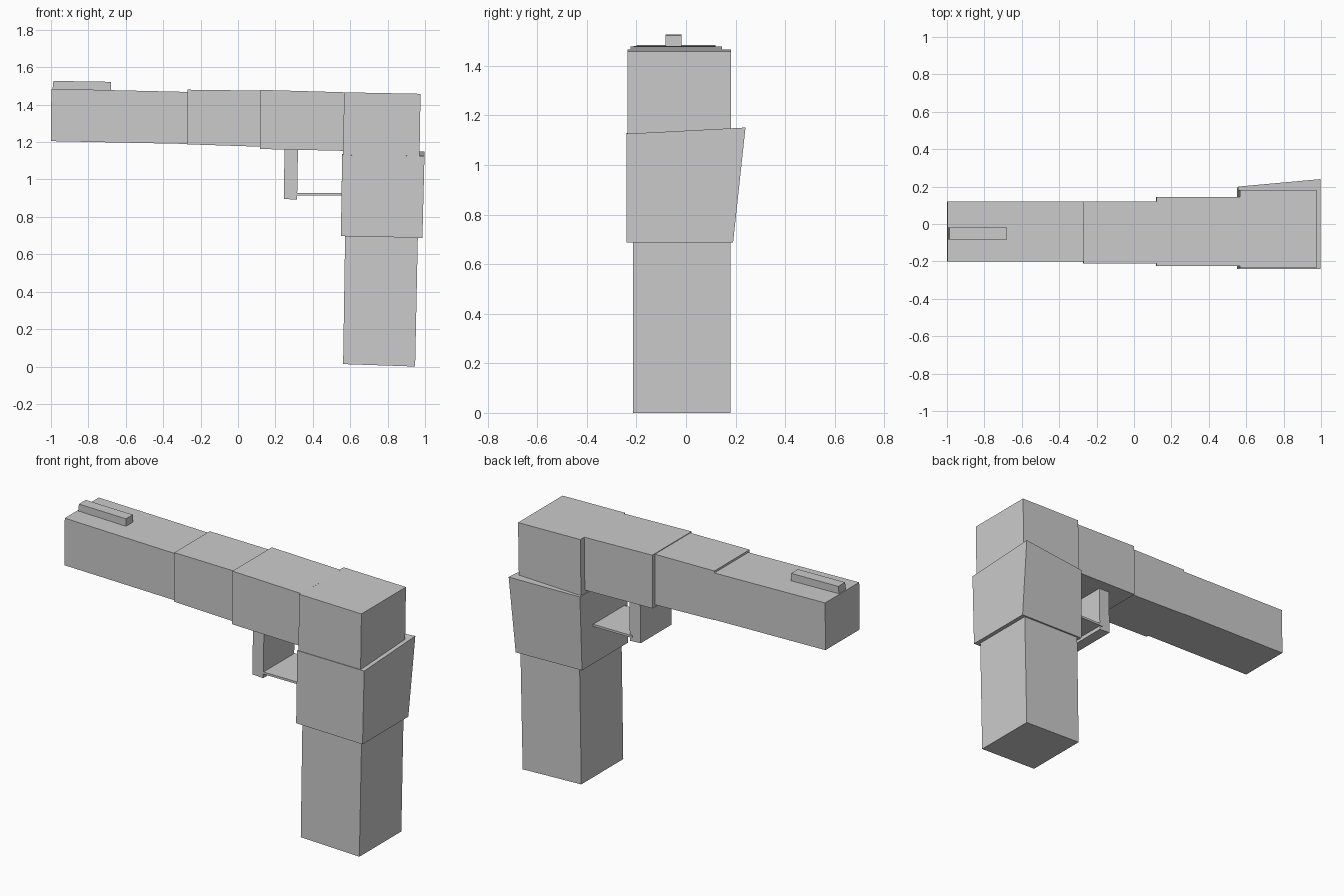
import bpy, bmesh


def prism(name, profile, y0, y1):
    """Side profile in x/z, extruded from y0 to y1."""
    bm = bmesh.new()
    face = bm.faces.new([bm.verts.new((x, y0, z)) for x, z in profile])
    ext = bmesh.ops.extrude_face_region(bm, geom=[face])
    for v in ext["geom"]:
        if isinstance(v, bmesh.types.BMVert):
            v.co.y = y1
    bmesh.ops.recalc_face_normals(bm, faces=bm.faces)
    mesh = bpy.data.meshes.new(name)
    bm.to_mesh(mesh)
    bm.free()
    obj = bpy.data.objects.new(name, mesh)
    bpy.context.collection.objects.link(obj)
    return obj


# Barrel, stepping wider towards the rear
prism("barrel_front", [(-1, 1.205), (-0.265, 1.19), (-0.265, 1.468), (-0.998, 1.485)], -0.20, 0.12)
prism("barrel_middle", [(-0.272, 1.188), (0.125, 1.175), (0.125, 1.475), (-0.27, 1.48)], -0.212, 0.12)
prism("barrel_rear", [(0.118, 1.163), (0.575, 1.153), (0.575, 1.466), (0.12, 1.479)], -0.224, 0.145)
prism("rear_block", [(0.562, 1.10), (0.97, 1.10), (0.976, 1.458), (0.567, 1.466)], -0.236, 0.182)

# Sight ridge on top
prism("front_sight", [(-0.993, 1.47), (-0.678, 1.46), (-0.678, 1.522), (-0.987, 1.527)], -0.083, -0.019)

# Upper grip, flared towards the top rear on the far side
grip = prism("upper_grip", [(0.55, 0.697), (0.986, 0.688), (0.997, 1.126), (0.557, 1.13)], -0.24, 0.19)
for v in grip.data.vertices:
    if v.co.y > 0 and v.co.z > 1:
        rear = v.co.x > 0.8
        v.co.y = 0.24 if rear else 0.20
        v.co.z = 1.151 if rear else 1.135

# Lower grip
prism("lower_grip", [(0.562, 0.013), (0.947, 0.0), (0.962, 0.72), (0.573, 0.72)], -0.214, 0.18)

# Trigger guard
prism("guard_post", [(0.245, 0.896), (0.316, 0.892), (0.321, 1.18), (0.249, 1.18)], -0.215, 0.075)
prism("guard_plate", [(0.30, 0.915), (0.58, 0.915), (0.58, 0.928), (0.30, 0.928)], -0.213, 0.08)
